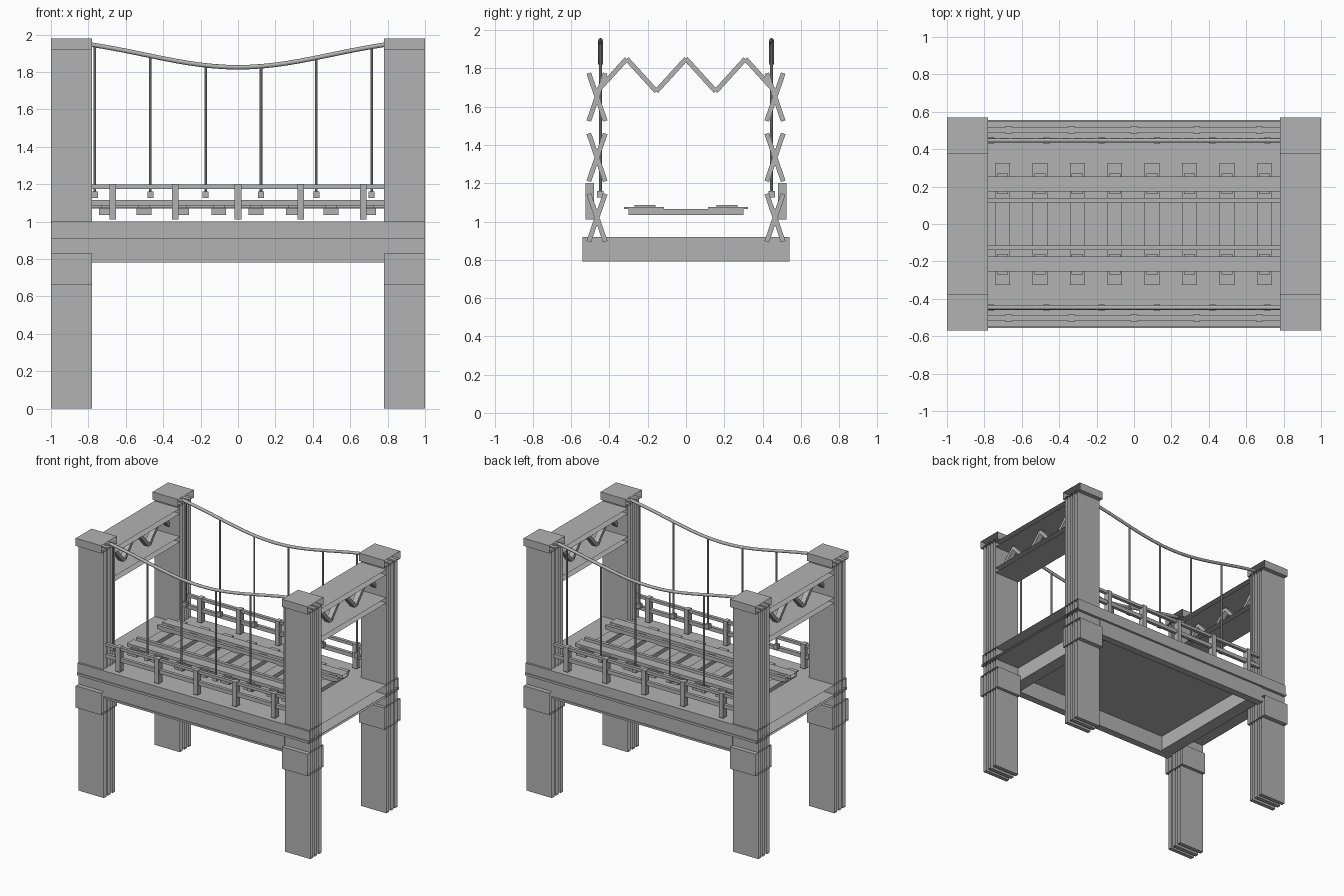
import bpy, bmesh, math
from mathutils import Matrix, Vector

if "Cube" in bpy.data.objects:
    bpy.data.objects.remove(bpy.data.objects["Cube"], do_unlink=True)

mat = bpy.data.materials.new("plain_grey")
mat.use_nodes = True
GREY = (0.45, 0.45, 0.45, 1)
mat.diffuse_color = GREY
mat.node_tree.nodes["Principled BSDF"].inputs["Base Color"].default_value = GREY

SIDES = (-1, 1)


def finish(name, bm):
    me = bpy.data.meshes.new(name)
    bm.to_mesh(me)
    bm.free()
    me.materials.append(mat)
    ob = bpy.data.objects.new(name, me)
    bpy.context.scene.collection.objects.link(ob)
    return ob


def box(bm, x, y, z, open_ends=False, turn=None):
    """Box from (low, high) ranges; open_ends leaves out the faces across x."""
    size = Vector((x[1] - x[0], y[1] - y[0], z[1] - z[0]))
    mid = Vector((sum(x), sum(y), sum(z))) / 2
    m = Matrix.Translation(mid)
    if turn is not None:
        m = m @ Matrix.Rotation(turn, 4, 'X')
    verts = bmesh.ops.create_cube(bm, size=1, matrix=m @ Matrix.Diagonal((*size, 1)))["verts"]
    if open_ends:
        faces = {f for v in verts for f in v.link_faces}
        ends = [f for f in faces if abs(f.normal.x) > 0.9]
        bmesh.ops.delete(bm, geom=ends, context='FACES_ONLY')


def span(side, low, high):
    return tuple(sorted((side * low, side * high)))


def bar(bm, x, p, q, width, depth):
    """Slanted strut between two (y, z) points."""
    dy, dz = q[0] - p[0], q[1] - p[1]
    cy, cz, half = (p[0] + q[0]) / 2, (p[1] + q[1]) / 2, math.hypot(dy, dz) / 2
    box(bm, (x - depth / 2, x + depth / 2), (cy - half, cy + half),
        (cz - width / 2, cz + width / 2), turn=math.atan2(dz, dy))


# Tower legs: parallel slabs, collar block and cap, open across x
for sx, xn in ((-1, "right"), (1, "left")):
    xr = span(sx, 0.78, 1.0)
    for sy, yn in ((-1, "front"), (1, "back")):
        bm = bmesh.new()
        for y in (0.40, 0.455, 0.505):
            box(bm, xr, span(sy, y, y + 0.03), (0, 1.93), True)
        finish(f"{yn}_{xn}_tower_leg", bm)
        bm = bmesh.new()
        box(bm, xr, span(sy, 0.375, 0.57), (0.66, 0.83), True)
        finish(f"{yn}_{xn}_leg_collar", bm)
        bm = bmesh.new()
        box(bm, xr, span(sy, 0.375, 0.57), (1.92, 1.98), True)
        finish(f"{yn}_{xn}_tower_cap", bm)

        # Cross braces inside the leg
        bm = bmesh.new()
        for z in (1.02, 1.335, 1.65):
            for s in SIDES:
                bar(bm, sx * 0.89, (sy * 0.465 - s * 0.043, z - 0.125),
                    (sy * 0.465 + s * 0.043, z + 0.125), 0.025, 0.04)
        finish(f"{yn}_{xn}_leg_cross_braces", bm)

    # Portal beam chords and zigzag truss
    bm = bmesh.new()
    for z in ((1.86, 1.90), (1.64, 1.68)):
        box(bm, xr, (-0.40, 0.40), z, True)
    finish(f"{xn}_portal_chords", bm)
    bm = bmesh.new()
    pts = [(-0.465 + 0.155 * i, 1.85 if i % 2 else 1.68) for i in range(7)]
    for p, q in zip(pts, pts[1:]):
        bar(bm, sx * 0.89, p, q, 0.025, 0.04)
    finish(f"{xn}_portal_zigzag", bm)

# Deck slab with a lower lip
bm = bmesh.new()
box(bm, (-1, 1), (-0.55, 0.55), (0.92, 1.0), True)
finish("deck_slab", bm)
bm = bmesh.new()
box(bm, (-1, 1), (-0.557, 0.557), (0.907, 0.925), True)
finish("deck_lip", bm)

# Frame under the deck
bm = bmesh.new()
for s in SIDES:
    box(bm, span(s, 0.68, 0.78), (-0.54, 0.54), (0.79, 0.918))
    for i in range(3):
        x = -0.78 + 0.52 * i
        box(bm, (x, x + 0.52), span(s, 0.49, 0.54), (0.79, 0.918), True)
    box(bm, (-0.78, 0.78), span(s, 0.49, 0.547), (0.78, 0.795), True)
finish("deck_girder_frame", bm)

# Track: ties, tie plates and rails
ties, plates, clips = bmesh.new(), bmesh.new(), bmesh.new()
for i in range(8):
    x = -0.703 + 0.2 * i
    box(ties, (x - 0.04, x + 0.04), (-0.30, 0.30), (1.035, 1.066))
    for s in SIDES:
        box(plates, (x - 0.04, x + 0.04), span(s, 0.115, 0.325), (1.066, 1.075))
        box(clips, (x - 0.03, x + 0.03), span(s, 0.16, 0.27), (1.075, 1.085))
finish("track_ties", ties)
finish("tie_plates", plates)
finish("rail_clips", clips)
bm = bmesh.new()
for s in SIDES:
    box(bm, (-0.78, 0.78), span(s, 0.175, 0.255), (1.075, 1.10), True)
    box(bm, (-0.78, 0.78), span(s, 0.115, 0.14), (1.07, 1.10), True)
finish("track_rails", bm)


def cable_height(x):
    t = abs(x) / 0.78
    return 1.825 + 0.12 * (t * t + (1 - math.cos(math.pi * t)) / 2) / 2


for sy, yn in ((-1, "front"), (1, "back")):
    # Guard rail
    bm = bmesh.new()
    for i in range(-2, 3):
        x = i * 0.335
        box(bm, (x - 0.018, x + 0.018), span(sy, 0.48, 0.525), (1.01, 1.2))
    finish(f"{yn}_guard_posts", bm)
    bm = bmesh.new()
    for z in ((1.175, 1.197), (1.085, 1.115)):
        box(bm, (-0.78, 0.78), span(sy, 0.49, 0.515), z, True)
    finish(f"{yn}_guard_rails", bm)

    # Suspension cable
    cu = bpy.data.curves.new(f"{yn}_main_cable", 'CURVE')
    cu.dimensions = '3D'
    cu.bevel_depth = 0.012
    cu.bevel_resolution = 2
    sp = cu.splines.new('POLY')
    sp.points.add(24)
    for i, p in enumerate(sp.points):
        x = -0.79 + 1.58 * i / 24
        p.co = (x, sy * 0.447, cable_height(x), 1)
    cu.materials.append(mat)
    ob = bpy.data.objects.new(f"{yn}_main_cable", cu)
    bpy.context.scene.collection.objects.link(ob)

    # Hangers and their foot clamps
    hangers, clamps = bmesh.new(), bmesh.new()
    for i in range(6):
        x = -0.765 + 0.296 * i
        top = cable_height(x)
        bmesh.ops.create_cone(hangers, segments=8, radius1=0.007, radius2=0.007, depth=top - 1.13,
                              matrix=Matrix.Translation((x, sy * 0.447, (top + 1.13) / 2)))
        box(clamps, (x - 0.016, x + 0.016), span(sy, 0.43, 0.464), (1.125, 1.16))
    finish(f"{yn}_hangers", hangers)
    finish(f"{yn}_hanger_clamps", clamps)
